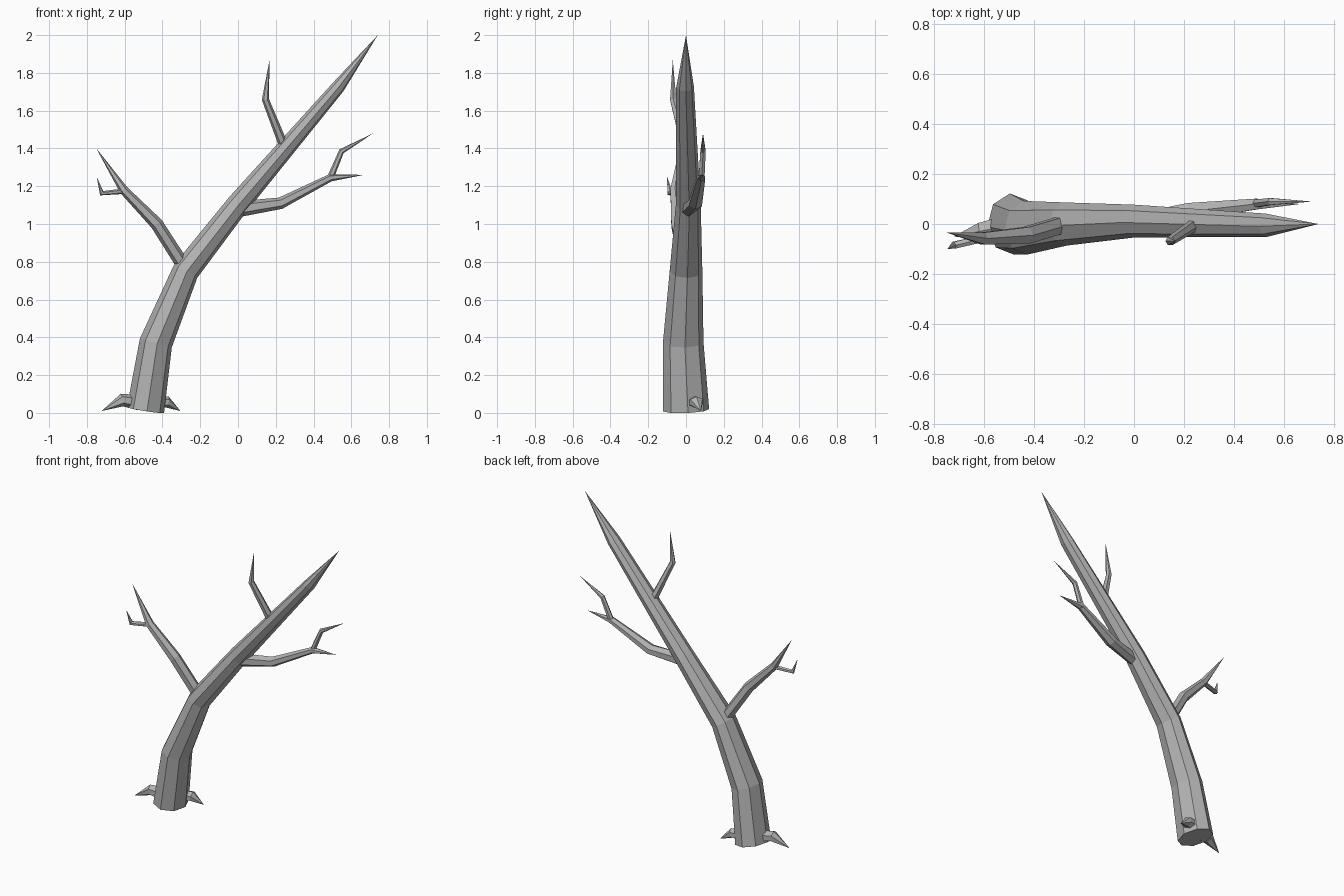
import bpy, bmesh, math
from mathutils import Vector

bark = bpy.data.materials.new("grey bark")
bark.diffuse_color = (0.45, 0.45, 0.45, 1)


def limb(name, path, sides=6, phase=0.0):
    """Tapered faceted tube; path = (x, y, z, radius in lean plane, radius in y).
    The last point is the sharp tip."""
    bm = bmesh.new()
    pts = [Vector(p[:3]) for p in path]
    rings = []
    for i, p in enumerate(path[:-1]):
        t = (pts[i + 1] - pts[i]).normalized()
        if i:
            t = (t + (pts[i] - pts[i - 1]).normalized()).normalized()
        n = Vector((0, 1, 0)).cross(t).normalized()
        b = t.cross(n)
        ring = []
        for k in range(sides):
            a = math.radians(phase) + 2 * math.pi * k / sides
            ring.append(bm.verts.new(pts[i] + n * p[3] * math.cos(a) + b * p[4] * math.sin(a)))
        rings.append(ring)
    tip = bm.verts.new(pts[-1])
    for k in range(sides):
        j = (k + 1) % sides
        for r, s in zip(rings, rings[1:]):
            bm.faces.new((r[k], r[j], s[j], s[k]))
        bm.faces.new((rings[-1][k], rings[-1][j], tip))
    bm.faces.new(rings[0][::-1])
    bmesh.ops.recalc_face_normals(bm, faces=bm.faces)
    me = bpy.data.meshes.new(name)
    bm.to_mesh(me)
    bm.free()
    me.materials.append(bark)
    ob = bpy.data.objects.new(name, me)
    bpy.context.collection.objects.link(ob)


# leaning trunk
limb("trunk", [(-0.49, 0, 0.014, 0.1, 0.123), (-0.435, -0.015, 0.37, 0.088, 0.108),
               (-0.277, 0, 0.75, 0.071, 0.087), (0, 0.012, 1.105, 0.06, 0.066),
               (0.53, -0.005, 1.725, 0.036, 0.047), (0.74, 0, 2.0, 0, 0)], 8, 5)

# left branch and its twig
limb("left_branch", [(-0.28, 0.0, 0.765, 0.036, 0.038), (-0.43, -0.045, 1.0, 0.034, 0.038),
                     (-0.605, -0.058, 1.18, 0.024, 0.028), (-0.75, -0.035, 1.40, 0, 0)])
limb("left_twig", [(-0.59, -0.055, 1.175, 0.015, 0.016), (-0.722, -0.085, 1.163, 0.014, 0.016),
                   (-0.748, -0.1, 1.25, 0, 0)])

# right branch and its twig
limb("right_branch", [(0.01, 0.01, 1.08, 0.042, 0.036), (0.225, 0.05, 1.11, 0.031, 0.04),
                      (0.49, 0.08, 1.245, 0.02, 0.025), (0.665, 0.08, 1.26, 0, 0)])
limb("right_twig", [(0.485, 0.082, 1.235, 0.018, 0.018), (0.548, 0.09, 1.385, 0.015, 0.016),
                    (0.715, 0.09, 1.48, 0, 0)])

# upper branch
limb("upper_branch", [(0.24, -0.005, 1.42, 0.025, 0.026), (0.145, -0.068, 1.66, 0.019, 0.019),
                      (0.167, -0.07, 1.87, 0, 0)])

# surface roots
limb("left_root", [(-0.53, -0.01, 0.055, 0.04, 0.045), (-0.615, -0.03, 0.068, 0.034, 0.04),
                   (-0.722, -0.05, 0.01, 0, 0)])
limb("right_root", [(-0.45, 0.04, 0.055, 0.035, 0.042), (-0.375, 0.055, 0.058, 0.03, 0.038),
                    (-0.305, 0.08, 0.01, 0, 0)])
